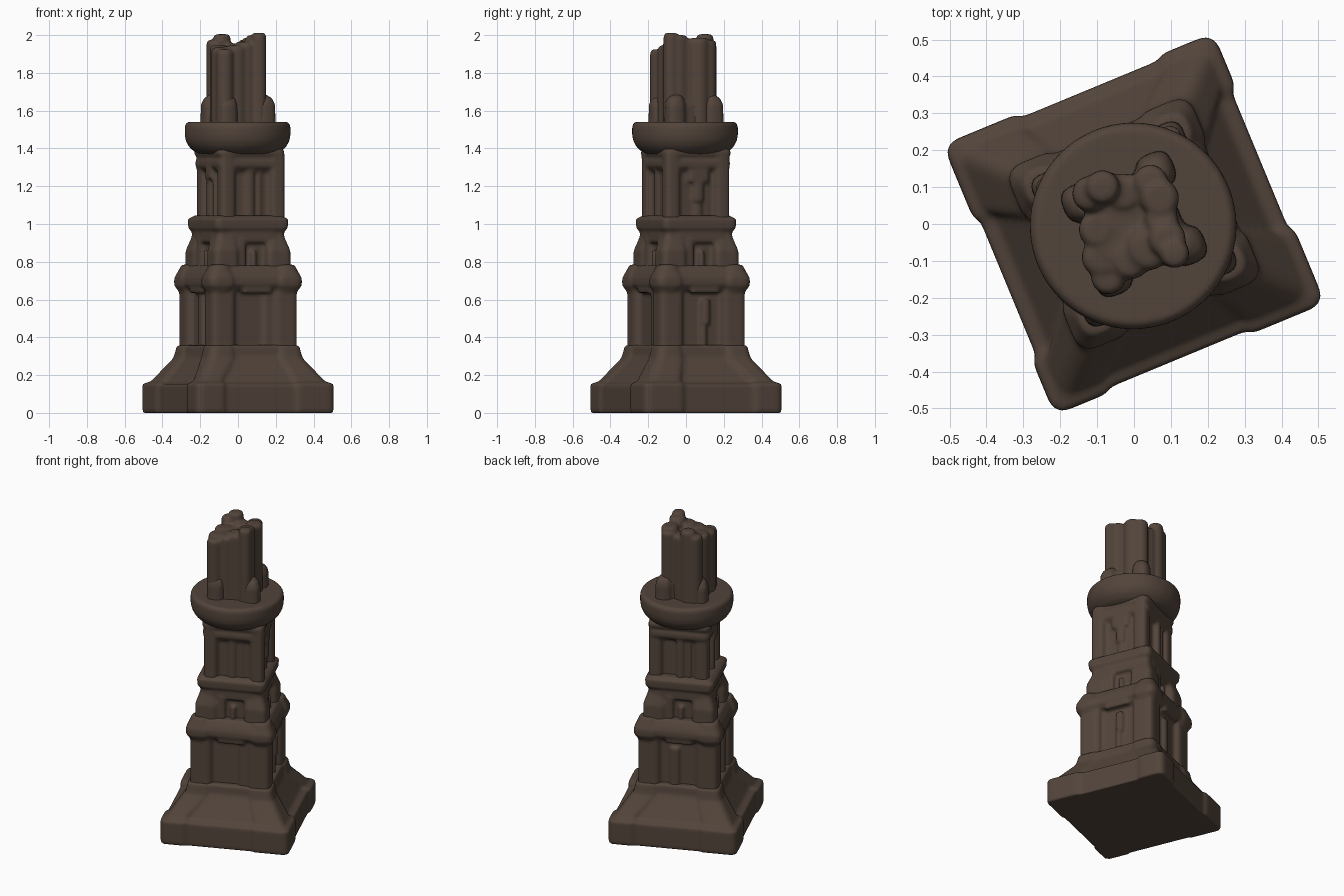
import bpy, bmesh, math

TURN = math.radians(22.5)
stone = bpy.data.materials.new("dark brown stone")
stone.diffuse_color = (0.085, 0.058, 0.043, 1)


def loft(bm, cx, cy, rings, r=0.03, seg=5):
    """Closed rounded-rectangle loft; rings are (z, half x, half y[, dx, dy])."""
    loops = []
    for ring in rings:
        z, hx, hy = ring[:3]
        dx, dy = ring[3:] if len(ring) > 3 else (0, 0)
        rr = min(r, hx, hy)
        full = rr >= min(hx, hy)
        loop = []
        for q, (sx, sy) in enumerate(((1, 1), (-1, 1), (-1, -1), (1, -1))):
            for k in range(seg):
                # full circles skip the doubled quarter points
                a = (q + k / (seg if full else seg - 1)) * math.pi / 2
                loop.append(bm.verts.new((cx + dx + sx * (hx - rr) + rr * math.cos(a),
                                          cy + dy + sy * (hy - rr) + rr * math.sin(a), z)))
        loops.append(loop)
    n = len(loops[0])
    for a, b in zip(loops, loops[1:]):
        for i in range(n):
            j = (i + 1) % n
            bm.faces.new((a[i], a[j], b[j], b[i]))
    bm.faces.new(loops[0][::-1])
    bm.faces.new(loops[-1])


def block(bm, cx, cy, hx, hy, z0, z1, r=0.02):
    loft(bm, cx, cy, [(z0, hx, hy), (z1, hx, hy)], r)


def on_side(bm, side, along, out, half_w, depth, z0, z1, r=0.012):
    """Block placed on wall 0=front 1=right 2=back 3=left."""
    if side % 2 == 0:
        s = -1 if side == 0 else 1
        block(bm, -s * along, s * out, half_w, depth, z0, z1, r)
    else:
        s = 1 if side == 1 else -1
        block(bm, s * out, s * along, depth, half_w, z0, z1, r)


def finish(name, bm, turn=TURN, voxel=0.0095, smooth=6):
    """Weather the joined blocks into one softened stone mass."""
    bmesh.ops.recalc_face_normals(bm, faces=bm.faces)
    me = bpy.data.meshes.new(name)
    bm.to_mesh(me)
    bm.free()
    ob = bpy.data.objects.new(name, me)
    bpy.context.collection.objects.link(ob)
    ob.rotation_euler.z = turn
    me.materials.append(stone)
    m = ob.modifiers.new("merge", 'REMESH')
    m.mode = 'VOXEL'
    m.voxel_size = voxel
    m.use_smooth_shade = True
    s = ob.modifiers.new("wear", 'SMOOTH')
    s.factor = 0.5
    s.iterations = smooth
    return ob


CORNERS = [(1, 1), (-1, 1), (-1, -1), (1, -1)]

# Sloped base: plinth, frustum and corner buttresses
bm = bmesh.new()
loft(bm, 0, 0, [(0, .382, .384), (.15, .382, .384), (.16, .34, .35),
                (.29, .255, .262), (.305, .252, .255), (.36, .246, .25)], .03)
for sx, sy in CORNERS:
    h = .12 if sx * sy < 0 else .09
    c = .397 - h
    loft(bm, sx * c, sy * c, [(0, h, h), (.155, h, h),
                              (.165, h - .02, h - .02, -sx * .012, -sy * .012),
                              (.29, .08, .08, -sx * (c - .192), -sy * (c - .192)),
                              (.355, .07, .07, -sx * (c - .188), -sy * (c - .188))], .04)
finish("sloped_base", bm)

# Lower storey: core, corner pillars, broken mullions, ledge
bm = bmesh.new()
block(bm, 0, 0, .208, .212, .3, .75)
for sx, sy in CORNERS:
    block(bm, sx * .178, sy * .178, .068, .068, .3, .72, .03)
    loft(bm, sx * .19, sy * .19, [(.64, .06, .06), (.675, .08, .08), (.715, .08, .08),
                                  (.745, .066, .066), (.785, .05, .05)], .045)
loft(bm, 0, 0, [(.65, .235, .235), (.68, .26, .26), (.715, .258, .258),
                (.745, .245, .245), (.78, .222, .222)], .05)
for s in range(4):
    on_side(bm, s, .01, .232, .08, .02, .635, .7)
on_side(bm, 1, .02, .218, .025, .022, .47, .6, .022)
on_side(bm, 1, .01, .212, .018, .018, .33, .5)
on_side(bm, 2, -.02, .215, .028, .02, .33, .6)
on_side(bm, 3, .03, .215, .028, .02, .33, .66)
on_side(bm, 0, .085, .212, .03, .018, .33, .67)
finish("lower_storey", bm)

# Middle storey: shouldered posts around small windows, ledge
bm = bmesh.new()
block(bm, 0, 0, .172, .172, .7, 1.02)
for sx, sy in CORNERS:
    loft(bm, sx * .15, sy * .15, [(.7, .072, .072), (.86, .07, .07),
                                  (.93, .058, .058, -sx * .012, -sy * .012),
                                  (1.0, .05, .05, -sx * .012, -sy * .012)], .03)
for s in range(4):
    on_side(bm, s, 0, .175, .13, .024, .9, 1.0)
    on_side(bm, s, .012, .178, .016, .022, .75, .86)
    on_side(bm, s, -.06, .18, .024, .024, .75, .92)
loft(bm, 0, 0, [(.95, .185, .185), (.975, .209, .209), (1.025, .212, .212),
                (1.045, .185, .185)], .03)
finish("middle_storey", bm)

# Upper storey: slim pillars and mullions under a narrow band
bm = bmesh.new()
block(bm, .012, -.008, .15, .15, 1.0, 1.39)
for sx, sy in CORNERS:
    block(bm, sx * .142 + .012, sy * .142 - .008, .042, .042, 1.0, 1.38, .025)
for s in range(4):
    on_side(bm, s, .0, .155, .022, .022, 1.0, 1.34)
    on_side(bm, s, .055, .152, .013, .016, 1.0, 1.34)
on_side(bm, 1, .0, .17, .06, .02, 1.22, 1.34, .02)
on_side(bm, 1, .0, .17, .03, .02, 1.12, 1.3, .02)
on_side(bm, 3, .02, .165, .04, .02, 1.24, 1.34)
loft(bm, .006, -.003, [(1.28, .165, .165), (1.305, .188, .188), (1.335, .188, .188),
                       (1.35, .178, .178), (1.37, .193, .193), (1.395, .19, .19),
                       (1.41, .15, .15)], .04)
finish("upper_storey", bm)

# Round gallery
bm = bmesh.new()
loft(bm, -.004, -.004, [(z, r, r) for z, r in
     ((1.37, .2), (1.385, .232), (1.41, .258), (1.44, .274), (1.47, .28),
      (1.515, .28), (1.532, .274), (1.54, .262))], 1, 16)
finish("round_gallery", bm, smooth=3)

# Broken top: low shouldered drum, then ragged upright shafts
bm = bmesh.new()
loft(bm, 0, 0, [(1.48, .128, .128), (1.63, .124, .124), (1.67, .11, .11)], .03)
for sx, sy in CORNERS:
    loft(bm, sx * .11, sy * .11, [(1.48, .052, .052), (1.63, .05, .05),
                                  (1.665, .042, .042, -sx * .004, -sy * .004),
                                  (1.685, .026, .026, -sx * .014, -sy * .014)], .036)
finish("top_shoulders", bm)

bm = bmesh.new()
# (x, y, radius, height) of the shafts
for x, y, r, h in ((-.12, .082, .048, 1.975), (-.085, .1, .046, 2.005),
                   (-.03, .085, .052, 1.955), (.045, .115, .046, 1.975),
                   (.07, .07, .052, 1.985), (.075, .01, .045, 1.98),
                   (.09, -.04, .05, 2.0), (.11, -.08, .04, 2.012),
                   (.04, -.065, .06, 1.965), (-.01, -.095, .055, 1.945),
                   (-.07, -.145, .046, 1.925), (-.09, -.09, .052, 1.935),
                   (-.1, -.015, .05, 1.945)):
    loft(bm, x, y, [(1.5, r, r), (h - .015, r, r), (h, r * .75, r * .75)], 1, 6)
loft(bm, 0, 0, [(1.5, .105, .105), (1.94, .095, .095)], .04)
finish("broken_shafts", bm, 0, .008, 10)
